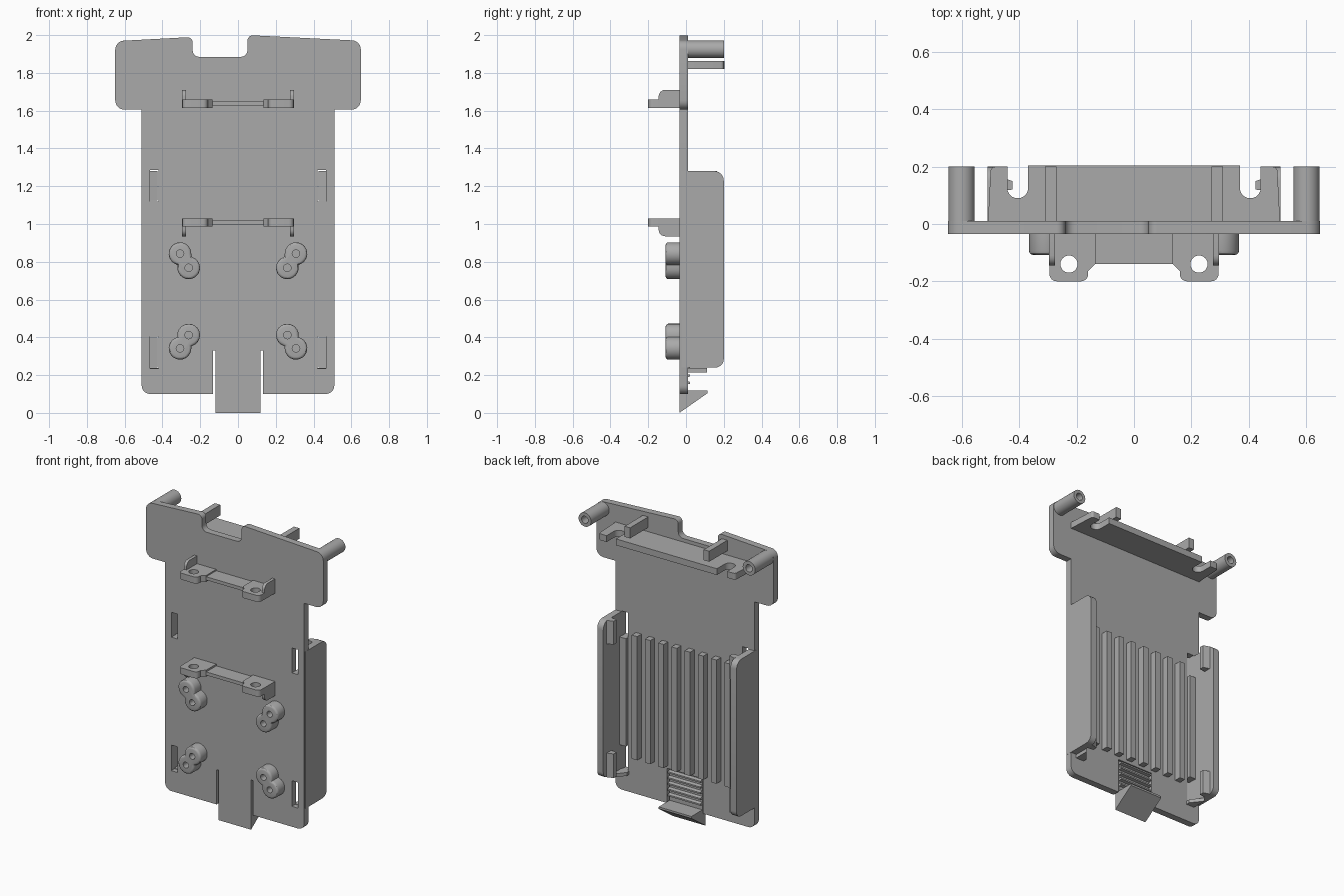
import bpy, bmesh, math
from mathutils import Vector

if "Cube" in bpy.data.objects:
    bpy.data.objects.remove(bpy.data.objects["Cube"], do_unlink=True)

GREY = bpy.data.materials.new("mid grey plastic")
GREY.use_nodes = True
GREY.diffuse_color = (0.4, 0.4, 0.4, 1)
GREY.node_tree.nodes["Principled BSDF"].inputs["Base Color"].default_value = (0.4, 0.4, 0.4, 1)

FRONT, BACK, DEEP = -0.035, 0.01, 0.2   # plate faces and rear depth
SIDES = (("left", 1), ("right", -1))


def rounded(points, steps=6):
    """Outline from (u, v) or (u, v, radius) corners."""
    out, n = [], len(points)
    for i, p in enumerate(points):
        c = Vector(p[:2])
        r = p[2] if len(p) > 2 else 0
        if not r:
            out.append(c)
            continue
        a = (Vector(points[i - 1][:2]) - c).normalized() * r
        b = (Vector(points[(i + 1) % n][:2]) - c).normalized() * r
        for k in range(steps + 1):
            t = k / steps * math.pi / 2
            out.append(c + a * (1 - math.sin(t)) + b * (1 - math.cos(t)))
    return out


def rect(u0, u1, v0, v1, r=0):
    return [(u0, v0, r), (u1, v0, r), (u1, v1, r), (u0, v1, r)]


def disc(u, v, r, n=24):
    return [(u + r * math.cos(math.tau * k / n), v + r * math.sin(math.tau * k / n)) for k in range(n)]


def extrude(name, points, axis, lo, hi, bevel=0):
    """Closed prism of an outline along x, y or z; bevel softens the low cap."""
    place = {"x": lambda p, t: (t, p[0], p[1]),
             "y": lambda p, t: (p[0], t, p[1]),
             "z": lambda p, t: (p[0], p[1], t)}[axis]
    bm = bmesh.new()
    cap = bm.faces.new([bm.verts.new(place(p, lo)) for p in rounded(points)])
    edges = list(cap.edges)
    res = bmesh.ops.extrude_face_region(bm, geom=[cap], use_keep_orig=True)
    shift = Vector(place((0, 0), hi - lo))
    bmesh.ops.translate(bm, vec=shift, verts=[g for g in res["geom"] if isinstance(g, bmesh.types.BMVert)])
    bmesh.ops.recalc_face_normals(bm, faces=bm.faces)
    if bevel:
        bmesh.ops.bevel(bm, geom=edges, offset=bevel, segments=3, profile=0.5, affect="EDGES")
    mesh = bpy.data.meshes.new(name)
    bm.to_mesh(mesh)
    bm.free()
    mesh.materials.append(GREY)
    obj = bpy.data.objects.new(name, mesh)
    bpy.context.collection.objects.link(obj)
    return obj


def cut(obj, cutters):
    bpy.context.view_layer.objects.active = obj
    for c in cutters:
        mod = obj.modifiers.new("cut", "BOOLEAN")
        mod.operation, mod.solver, mod.object = "DIFFERENCE", "EXACT", c
        bpy.ops.object.modifier_apply(modifier=mod.name)
        bpy.data.objects.remove(c, do_unlink=True)


# Back plate: wide head with a cable notch, narrower body
plate = extrude("back_plate", [
    (-0.51, 0.1, 0.045), (0.51, 0.1, 0.045), (0.51, 1.605), (0.65, 1.605, 0.05),
    (0.65, 1.97, 0.045), (0.05, 2.0, 0.03), (0.05, 1.885, 0.035), (-0.24, 1.885, 0.035),
    (-0.24, 1.99, 0.03), (-0.65, 1.968, 0.045), (-0.65, 1.605, 0.05), (-0.51, 1.605)],
    "y", FRONT, BACK)
holes = []
for name, s in SIDES:
    for z0, z1 in ((0.235, 0.405), (1.12, 1.285)):
        holes.append(extrude("slot", rect(s * 0.42, s * 0.465, z0, z1), "y", -0.1, 0.1))
holes.append(extrude("tongue_gap", rect(-0.133, 0.133, 0, 0.33), "y", -0.1, 0.1))
cut(plate, holes)

# Latch tongue with hook and grip ridges
extrude("latch_tongue", rect(-0.12, 0.12, 0.05, 0.335), "y", FRONT, BACK - 0.01)
extrude("latch_hook", [(FRONT, 0), (0.115, 0.105), (0.115, 0.118), (FRONT, 0.118)], "x", -0.12, 0.12)
for k in range(5):
    z = 0.15 + k * 0.038
    extrude("grip_ridge", [(-0.01, z), (0.022, z + 0.004), (0.022, z + 0.014), (-0.01, z + 0.022)],
            "x", -0.12, 0.12)

# Vertical ribs on the back
for k in range(8):
    x = (k - 3.5) * 0.097
    extrude("back_rib", rect(x - 0.02, x + 0.02, 0.35, 1.17), "y", BACK - 0.005, 0.055)

for name, s in SIDES:
    # Side rails with clips, foot lip and inner strip
    extrude(name + "_rail", [(FRONT + 0.01, 0.24), (DEEP, 0.24, 0.045), (DEEP, 1.28, 0.05),
                             (FRONT + 0.01, 1.28)], "x", s * 0.467, s * 0.511)
    for z0, z1 in ((0.24, 0.4), (1.125, 1.28)):
        extrude(name + "_rail_clip", [(s * 0.47, 0.115), (s * 0.425, 0.12),
                                      (s * 0.425, 0.15), (s * 0.47, 0.165)], "z", z0, z1)
    extrude(name + "_rail_strip", rect(s * 0.42, s * 0.47, 0.405, 1.12), "y", BACK - 0.005, 0.03)
    extrude(name + "_rail_foot", [(s * 0.47, 0), (s * 0.41, 0), (s * 0.41, 0.035), (s * 0.47, 0.11)],
            "z", 0.215, 0.238)

    # Screw bosses and posts behind the head
    boss = extrude(name + "_screw_boss", disc(s * 0.602, 1.925, 0.046), "y", BACK - 0.005, DEEP)
    cut(boss, [extrude("bore", disc(s * 0.602, 1.925, 0.024), "y", 0.06, 0.3)])
    extrude(name + "_post", rect(s * 0.27, s * 0.31, 1.89, 1.96), "y", BACK - 0.005, DEEP)

    # Twin-lobed pegs on the front, mirrored left and right
    for level, a, b in (("upper", (0.307, 0.843), (0.261, 0.768)), ("lower", (0.261, 0.412), (0.307, 0.342))):
        a, b = Vector((s * a[0], a[1])), Vector((s * b[0], b[1]))
        mid, axis = (a + b) / 2, (a - b).normalized()
        side = Vector((-axis.y, axis.x))
        outline = []
        for c, d in ((a, axis), (b, -axis)):
            turn = side if d == axis else -side
            for k in range(17):
                t = math.radians(-125 + k * 250 / 16)
                outline.append(c + (d * math.cos(t) + turn * math.sin(t)) * 0.06)
            outline.append(mid + turn * 0.044)
        peg = extrude(name + "_" + level + "_peg", [tuple(p) for p in outline], "y", -0.108, FRONT + 0.005, 0.014)
        cut(peg, [extrude("bore", disc(c.x, c.y, 0.02, 16), "y", -0.2, -0.06) for c in (a, b)])

# Rear shelf with two open slots
half = [(0.5, DEEP, 0.015), (0.442, DEEP), (0.442, 0.09, 0.035), (0.37, 0.09, 0.035), (0.37, DEEP + 0.005)]
extrude("rear_shelf", [(-0.51, BACK - 0.005), (0.51, BACK - 0.005)] + half
        + [(-p[0],) + p[1:] for p in reversed(half)], "z", 1.82, 1.862)

# Front brackets, the lower one being the upper one flipped
for name, z, up in (("upper", 1.615, 1), ("lower", 1.03, -1)):
    extrude(name + "_bracket_bridge", rect(-0.18, 0.18, FRONT + 0.005, -0.14)[:4], "z",
            z + up * 0.012, z + up * 0.034)
    for side, s in SIDES:
        tab = extrude(name + "_bracket_" + side + "_tab", [
            (s * 0.135, FRONT + 0.005), (s * 0.295, FRONT + 0.005), (s * 0.295, -0.2, 0.025),
            (s * 0.16, -0.2, 0.025), (s * 0.16, -0.165), (s * 0.135, -0.14)], "z", z, z + up * 0.043)
        cut(tab, [extrude("bore", disc(s * 0.227, -0.14, 0.03), "z", z - 0.1, z + 0.1)])
        extrude(name + "_bracket_" + side + "_fin", [
            (FRONT + 0.005, z), (-0.145, z), (-0.145, z + up * 0.095, 0.035),
            (FRONT + 0.005, z + up * 0.095)], "x", s * 0.276, s * 0.296)

# Smooth the round walls, keep hard edges crisp
for obj in bpy.context.scene.objects:
    if obj.type == "MESH" and obj.data.materials and obj.data.materials[0] == GREY:
        bpy.ops.object.select_all(action="DESELECT")
        obj.select_set(True)
        bpy.context.view_layer.objects.active = obj
        bpy.ops.object.shade_smooth_by_angle(angle=math.radians(30))
